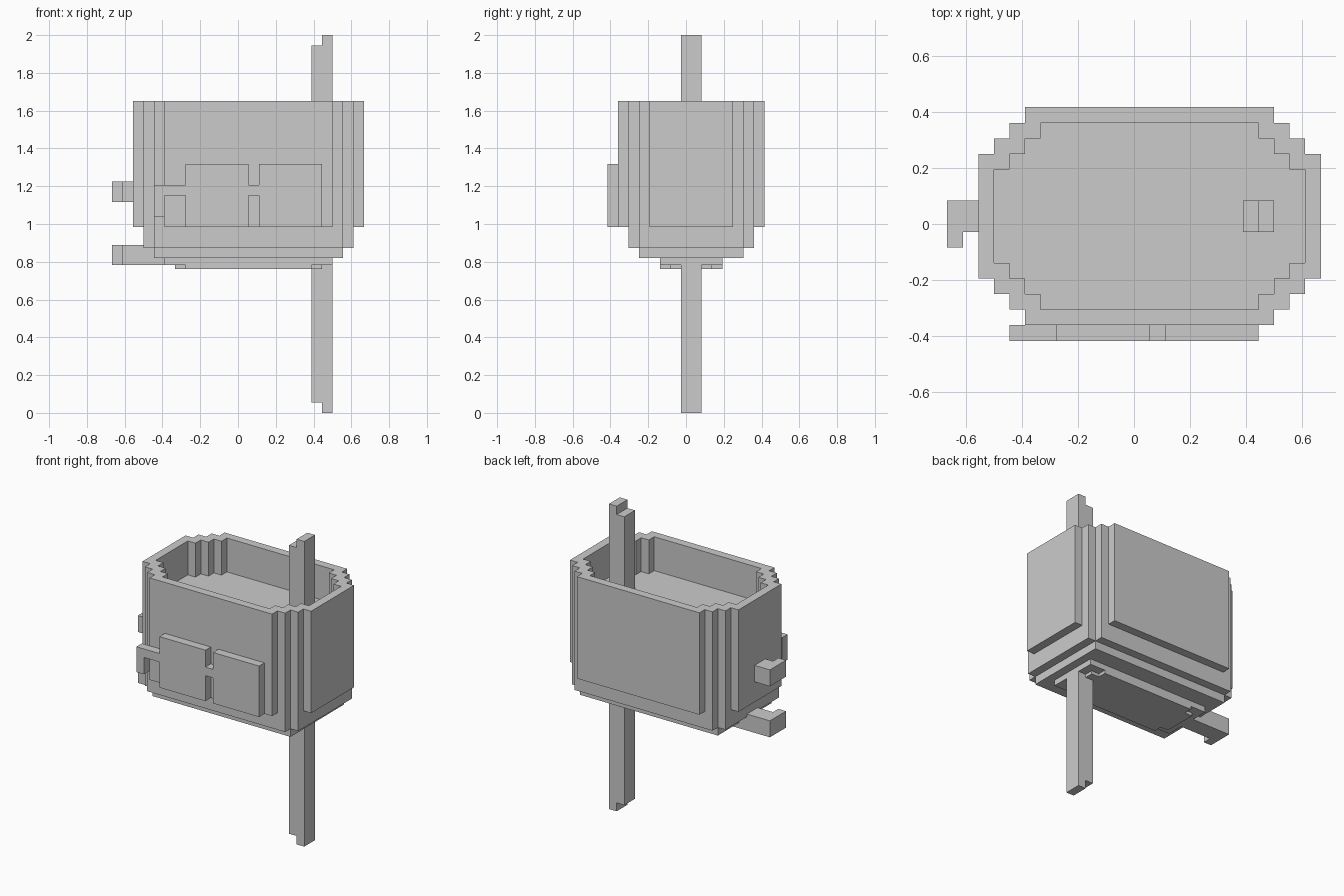
import bpy
import bmesh

if "Cube" in bpy.data.objects:
    bpy.data.objects.remove(bpy.data.objects["Cube"])

U = 1 / 18                 # block size
CX, CY = U, U / 2          # centre of the tub

grey = bpy.data.materials.new("grey")
grey.diffuse_color = (0.6, 0.6, 0.6, 1)
grey.use_nodes = True
grey.node_tree.nodes["Principled BSDF"].inputs["Base Color"].default_value = grey.diffuse_color


def finish(name, bm):
    bmesh.ops.recalc_face_normals(bm, faces=bm.faces)
    mesh = bpy.data.meshes.new(name)
    bm.to_mesh(mesh)
    bm.free()
    mesh.materials.append(grey)
    obj = bpy.data.objects.new(name, mesh)
    bpy.context.collection.objects.link(obj)
    return obj


def stepped(hx, hy, steps):
    """Rectangle outline with stair-stepped corners, sizes in blocks."""
    quarter = []
    for i in range(steps):
        quarter.append((hx - i, hy - steps + 1 + i))
        if i < steps - 1:
            quarter.append((hx - i - 1, hy - steps + 1 + i))
    left = [(-x, y) for x, y in reversed(quarter)]
    top = quarter + left
    return [(CX + x * U, CY + y * U) for x, y in top + [(-x, -y) for x, y in top]]


def prism(name, outline, z0, z1):
    bm = bmesh.new()
    face = bm.faces.new([bm.verts.new((x, y, z0)) for x, y in outline])
    ext = bmesh.ops.extrude_face_region(bm, geom=[face], use_keep_orig=True)
    verts = [g for g in ext["geom"] if isinstance(g, bmesh.types.BMVert)]
    bmesh.ops.translate(bm, verts=verts, vec=(0, 0, z1 - z0))
    return finish(name, bm)


def block(name, x0, x1, y0, y1, z0, z1):
    return prism(name, [(x0, y0), (x1, y0), (x1, y1), (x0, y1)], z0, z1)


# Tub wall: outer side, rim, inner side and inner floor in one skin
RIM, FLOOR, WALL = 1.651, 1.429, 0.983
bm = bmesh.new()
outer, inner = stepped(11, 7, 4), stepped(10, 6, 4)
loops = [[bm.verts.new((x, y, z)) for x, y in o]
         for o, z in ((outer, WALL), (outer, RIM), (inner, RIM), (inner, FLOOR))]
n = len(outer)
for a, b in zip(loops, loops[1:]):
    for i in range(n):
        j = (i + 1) % n
        bm.faces.new((a[i], a[j], b[j], b[i]))
bm.faces.new(loops[0])
bm.faces.new(loops[-1])
finish("tub_wall", bm)

# Tapering underside
prism("upper_base", stepped(10, 6, 2), 0.872, WALL)
prism("middle_base", stepped(9, 5, 1), 0.819, 0.872)
prism("lower_base", stepped(8, 3, 1), 0.782, 0.819)
prism("bottom_plate", stepped(7, 3, 2), 0.761, 0.782)

# Upright pole made of two staggered strips
PY0, PY1 = -U / 2, 1.5 * U
block("pole_short_strip", 7 * U, 8 * U, PY0, PY1, 0.055, 1.945)
block("pole_long_strip", 8 * U, 9 * U, PY0, PY1, 0, 2)

# Two hooked brackets on the left side
for label, x_end, z in (("upper", -10 * U, 1.116), ("lower", -6 * U, 0.782)):
    outline = [(-12 * U, -1.5 * U), (-11 * U, -1.5 * U), (-11 * U, PY0),
               (x_end, PY0), (x_end, PY1), (-12 * U, PY1)]
    prism(label + "_bracket", outline, z, z + 0.108)

# Raised spectacles on the front
FY0, FY1 = -7.5 * U, -6.5 * U
block("left_lens", -5 * U, U, FY0, FY1, WALL, 1.317)
block("right_lens", 2 * U, 8 * U, FY0, FY1, WALL, 1.317)
block("lens_bridge", U, 2 * U, FY0, FY1, 1.15, 1.206)
block("spectacle_arm", -8 * U, -5 * U, FY0, FY1, 1.15, 1.206)
block("spectacle_arm_tip", -8 * U, -7 * U, FY0, FY1, 1.04, 1.15)
